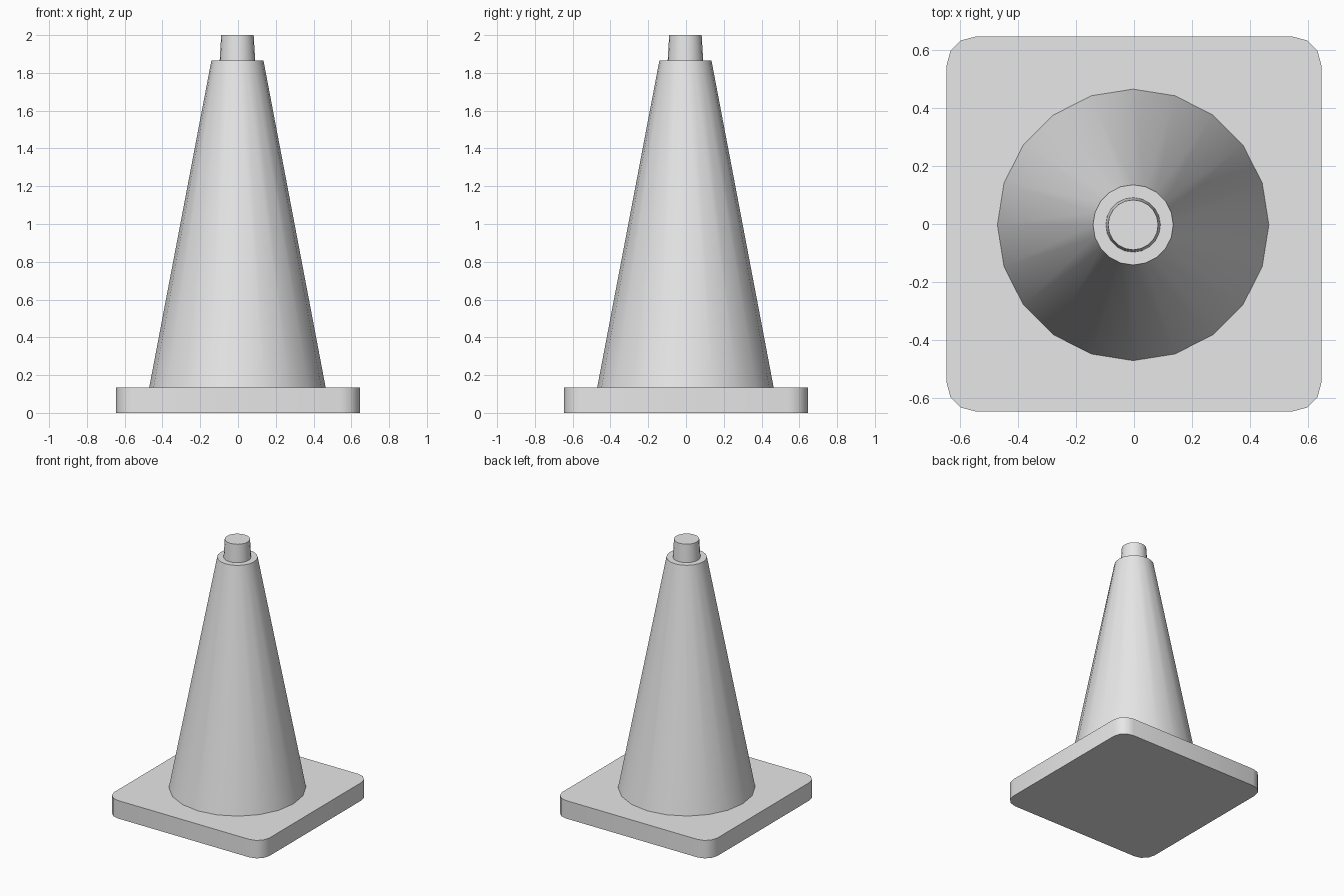
import bpy
import bmesh
import math

cube = bpy.data.objects.get("Cube")
if cube:
    bpy.data.objects.remove(cube, do_unlink=True)

# Single plain grey for all parts
grey = bpy.data.materials.new("plain_grey")
grey.use_nodes = True
grey.diffuse_color = (0.8, 0.8, 0.8, 1)
grey.node_tree.nodes["Principled BSDF"].inputs["Base Color"].default_value = (0.8, 0.8, 0.8, 1)

SIDES = 20
CENTRE = -0.003
BASE_TOP, CONE_TOP, TOP = 0.135, 1.865, 2.0


def finish(obj):
    obj.data.materials.append(grey)
    bpy.ops.object.select_all(action="DESELECT")
    obj.select_set(True)
    bpy.context.view_layer.objects.active = obj
    bpy.ops.object.shade_smooth_by_angle(angle=math.radians(40))


def tapered(name, r_low, r_high, z_low, z_high):
    bpy.ops.mesh.primitive_cone_add(
        vertices=SIDES, radius1=r_low, radius2=r_high, depth=z_high - z_low,
        location=(CENTRE, CENTRE, (z_low + z_high) / 2))
    obj = bpy.context.object
    obj.name = name
    finish(obj)


# Square base plate with rounded vertical corners
bpy.ops.mesh.primitive_cube_add(size=1, location=(0, 0, BASE_TOP / 2))
base = bpy.context.object
base.name = "base_plate"
bm = bmesh.new()
bm.from_mesh(base.data)
bmesh.ops.scale(bm, vec=(1.29, 1.29, BASE_TOP), verts=bm.verts)
corners = [e for e in bm.edges
           if abs(e.verts[0].co.z - e.verts[1].co.z) > BASE_TOP / 2]
bmesh.ops.bevel(bm, geom=corners, offset=0.1, offset_type="OFFSET",
                segments=3, profile=0.5, affect="EDGES")
bm.to_mesh(base.data)
bm.free()
finish(base)

# Tall body and the small stub on top
tapered("cone_body", 0.467, 0.138, BASE_TOP, CONE_TOP)
tapered("top_stub", 0.094, 0.086, CONE_TOP, TOP)
